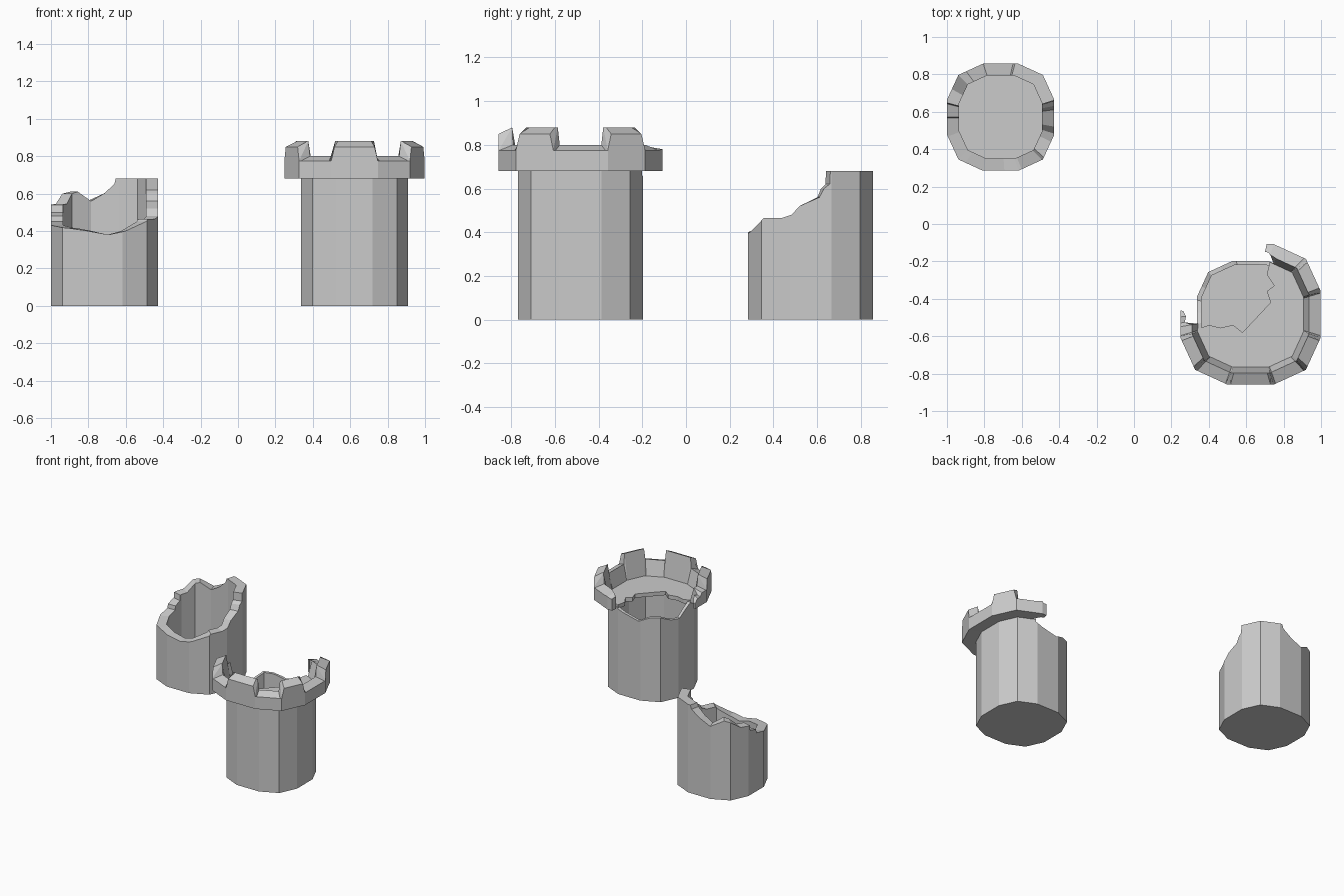
import bpy, bmesh
from math import radians, cos, sin, atan2, degrees

if "Cube" in bpy.data.objects:
    bpy.data.objects.remove(bpy.data.objects["Cube"])

# Twelve-sided plan shared by all rings (apothem 1)
CORNERS = [a + q for q in (0, 90, 180, 270) for a in (18.4, 45, 71.6)]


def plan(angle, r):
    """Point on the twelve-sided outline of apothem r at an angle."""
    t = radians(angle)
    c, s = abs(cos(t)), abs(sin(t))
    big, small = max(c, s), min(c, s)
    # flat side, or the sloped side running from (1, .333) to (.79, .79)
    k = min(1 / big, 1.153 / (big + small * 0.4595))
    return r * k * cos(t), r * k * sin(t)


def lerp(keys, a):
    for (a0, z0), (a1, z1) in zip(keys, keys[1:]):
        if a0 <= a <= a1:
            return z0 + (z1 - z0) * (a - a0) / (a1 - a0)
    return keys[-1][1]


def finish(name, bm, loc):
    bmesh.ops.recalc_face_normals(bm, faces=bm.faces)
    me = bpy.data.meshes.new(name)
    bm.to_mesh(me)
    bm.free()
    ob = bpy.data.objects.new(name, me)
    ob.location = (*loc, 0)
    bpy.context.collection.objects.link(ob)


def sweep(bm, stations, closed):
    """Join four-point cross-sections into a ring or capped arc."""
    rows = [[bm.verts.new(p) for p in st] for st in stations]
    for i in range(len(rows) if closed else len(rows) - 1):
        a, b = rows[i], rows[(i + 1) % len(rows)]
        n = len(a)
        rng = range(n - 1) if closed else range(n)
        for j in rng:
            bm.faces.new((a[j], b[j], b[(j + 1) % n], a[(j + 1) % n]))
    if closed:
        bm.faces.new([r[0] for r in rows])    # underside
        bm.faces.new([r[-1] for r in rows])   # inner floor
    else:
        bm.faces.new(rows[0])
        bm.faces.new(rows[-1])


def hollow_tower(name, loc, r, ri, keys):
    """Hollow shell whose broken rim follows (angle, height) keys over 360 degrees."""
    start = keys[0][0]
    angles = {k[0] for k in keys[:-1]}
    angles |= {start + (c - start) % 360 for c in CORNERS}
    bm = bmesh.new()
    st = []
    for a in sorted(angles):
        z = lerp(keys, a)
        o, i = plan(a, r), plan(a, ri)
        st.append([(*o, 0), (*o, z), (*i, z), (*i, 0.01)])
    sweep(bm, st, True)
    finish(name, bm, loc)


RUIN = (-0.713, 0.571)
KEEP = (0.623, -0.483)
R = 0.286

# Ruined tower stump
hollow_tower("ruined_tower", RUIN, R, 0.222, [
    (-160, .43), (-128, .415), (-107, .40), (-86, .38), (-68, .40), (-46, .45),
    (-43, .465), (-26, .465), (-17, .48), (-10, .52), (8, .56), (12, .60),
    (17, .62), (17.5, .68), (75, .68), (77, .65), (91, .60), (108, .56),
    (127, .61), (135, .60), (150, .545), (165, .54), (166, .50), (180, .48),
    (181, .45), (200, .43)])

# Taller tower body with a shallow breach at the back left
hollow_tower("main_tower", KEEP, R, 0.263, [
    (60, .68), (80, .64), (105, .61), (122, .645), (135, .65), (150, .615),
    (165, .61), (178, .65), (190, .68), (420, .68)])

# Broken deck inside the parapet
bm = bmesh.new()
jag = [(.72, -.23), (.71, -.27), (.75, -.33), (.71, -.36), (.73, -.42), (.58, -.58),
       (.53, -.54), (.46, -.555), (.40, -.54), (.36, -.555)]
pts = [(x - KEEP[0], y - KEEP[1]) for x, y in jag]
pts += [plan(a, 0.284) for a in
        [195] + [c for c in CORNERS if c > 196] + [378.4, 405, 430]]
f = bm.faces.new([bm.verts.new((x, y, 0.655)) for x, y in pts])
top = bmesh.ops.extrude_face_region(bm, geom=[f])["geom"]
bmesh.ops.translate(bm, vec=(0, 0, 0.03),
                    verts=[v for v in top if isinstance(v, bmesh.types.BMVert)])
finish("broken_deck", bm, KEEP)

# Battlemented parapet: (angle, outer height, inner height, inner apothem)
LOW, HIGH = (.775, .80), (.85, .88)
RP, RPI = 0.375, 0.313
rows = [(177, .72, .73, .36), (182, .75, .77, .345), (187, .75, .76, .352),
        (190, *LOW, RPI)]
for a0, a1 in ((198.4, 225), (251.6, 288.4), (315, 341.6), (378.4, 405)):
    rows += [(a0 - 1.5, *LOW, RPI), (a0, LOW[0], HIGH[1], RPI), (a0 + 2.5, *HIGH, RPI),
             (a1 - 2.5, *HIGH, RPI), (a1, LOW[0], HIGH[1], RPI), (a1 + 1.5, *LOW, RPI)]
rows += [(425, *LOW, RPI), (431.6, .78, .79, .318), (434, .77, .785, .33),
         (437, .77, .78, .335)]
bm = bmesh.new()
st = []
for a, zo, zi, ri in rows:
    o, i = plan(a, RP), plan(a, ri)
    foot = plan(a, R - 0.004 if ri == RPI else ri)
    st.append([(*o, .68), (*o, zo), (*i, zi), (*foot, .682)])
sweep(bm, st, False)
finish("parapet", bm, KEEP)
